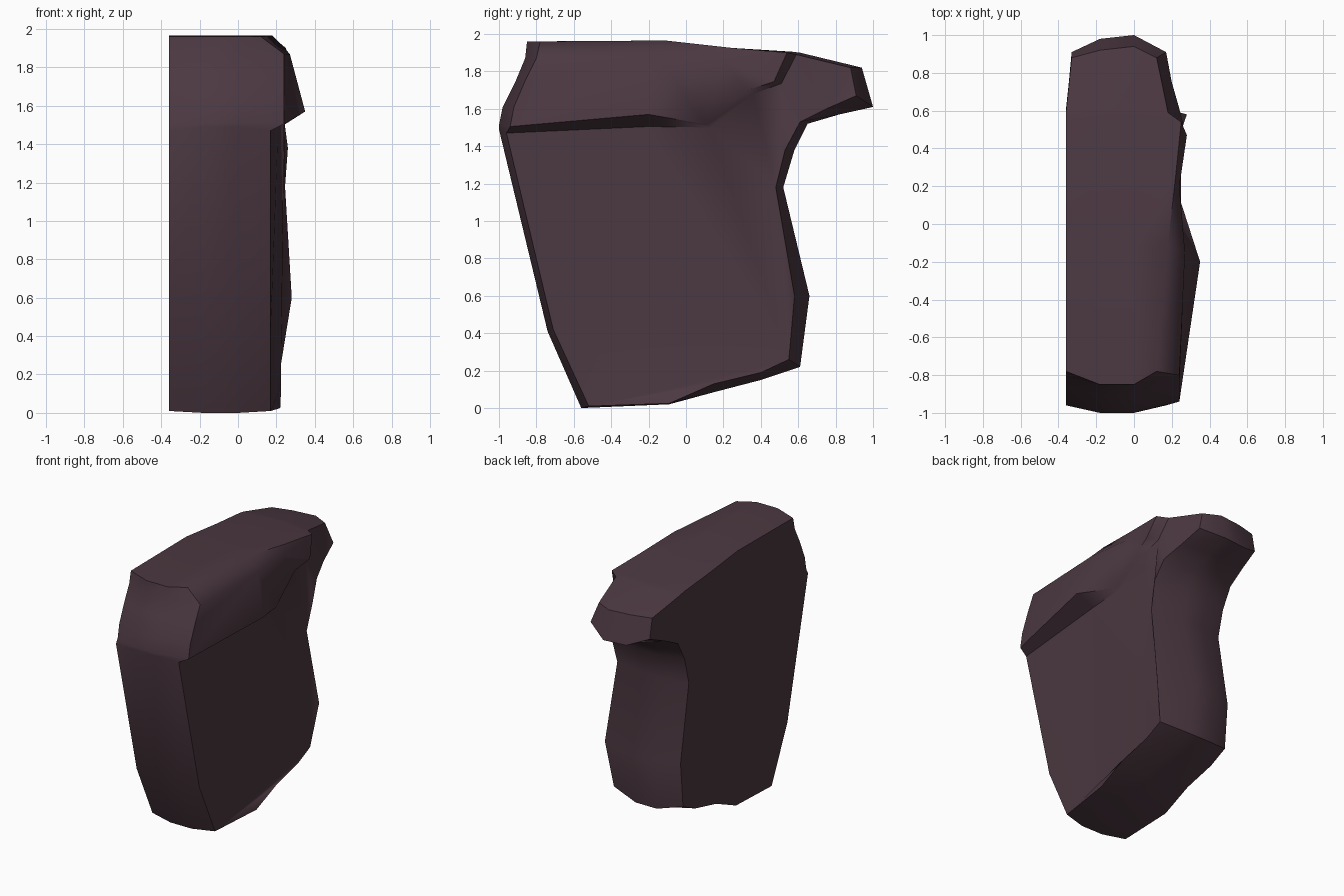
import bpy, bmesh, math

if "Cube" in bpy.data.objects:
    bpy.data.objects.remove(bpy.data.objects["Cube"])

# Outline of the grip: y, z on the crown, then x, y, z of the matching right edge
OUTLINE = [
    (-.56, 0, .17, -.52, .01),       # 0 front foot
    (-.74, .41, .17, -.71, .42),
    (-1, 1.49, .17, -.96, 1.47),     # 2 ledge start
    (-1, 1.51, .24, -.94, 1.505),    # 3 upper band start
    (-.98, 1.61, .24, -.92, 1.61),
    (-.91, 1.75, .24, -.86, 1.75),
    (-.86, 1.87, .24, -.80, 1.87),   # 6 shoulder
    (-.85, 1.96, .12, -.78, 1.96),   # 7 top front
    (-.11, 1.965, .18, -.11, 1.965),
    (.28, 1.92, .22, .25, 1.925),
    (.57, 1.905, .25, .54, 1.90),    # 10 upper band end
    (.61, 1.90, .18, .59, 1.89),     # 11 thumb rest start
    (.94, 1.82, .12, .88, 1.82),
    (1, 1.61, .17, .91, 1.67),
    (.82, 1.57, .20, .75, 1.60),
    (.65, 1.52, .24, .61, 1.53),     # 15 thumb rest root
    (.58, 1.38, .26, .53, 1.38),
    (.52, 1.18, .245, .48, 1.18),
    (.66, .60, .28, .58, .60),
    (.61, .22, .225, .55, .26),
    (.40, .15, .225, .40, .19),
    (.15, .085, .225, .15, .13),
    (-.09, .02, .22, -.09, .025),    # 22 underside
]
LEFT_X = {12: -.33, 13: -.33, 14: -.345}   # thumb rest rounds in on the left

bm = bmesh.new()
V = lambda p: bm.verts.new(p)
F = lambda vs: bm.faces.new(vs)
N = len(OUTLINE)

# Lofted wrap-around shell: left edge, two crown loops, right edge
left = [V((LEFT_X.get(i, -.36), r[3], r[4])) for i, r in enumerate(OUTLINE)]
crown_l = [V((-.18, r[0] - (.02 if i in (12, 13) else 0), r[1])) for i, r in enumerate(OUTLINE)]
crown_r = [V((0, r[0], r[1])) for r in OUTLINE]
right = [V(r[2:]) for r in OUTLINE]
for a, b in ((left, crown_l), (crown_l, crown_r), (crown_r, right)):
    for i in range(N):
        j = (i + 1) % N
        F((a[i], a[j], b[j], b[i]))

# Flat left side and the left of the thumb rest
F(left[:12] + left[15:])
F(left[11:16])

# Upper right band: shoulder, flared lip and the undercut base below it
shoulder = [right[6]] + [V(p) for p in ((.27, -.15, 1.87), (.24, .20, 1.86))] + [right[10]]
lip = [right[3]] + [V(p) for p in ((.35, -.20, 1.57), (.25, .11, 1.515),
                                   (.25, .33, 1.70), (.28, .47, 1.745))] + [right[10]]
base = [right[2]] + [V(p) for p in ((.21, -.20, 1.505), (.24, .13, 1.50),
                                    (.22, .36, 1.68), (.21, .51, 1.735))] + [right[11]]
F((right[7], right[8], shoulder[1], shoulder[0]))
F((right[8], right[9], shoulder[2], shoulder[1]))
F((right[9], right[10], shoulder[2]))
F([right[i] for i in (6, 5, 4, 3)] + [lip[1], shoulder[1]])
F((shoulder[1], lip[1], lip[2], shoulder[2]))
F((shoulder[2], lip[2], lip[3]))
F((shoulder[2], lip[3], lip[4], right[10]))
for i in range(5):
    F((lip[i], lip[i + 1], base[i + 1], base[i]))

# Lower right panel and the right of the thumb rest
panel = F(base[:5] + right[15:] + right[:2])
thumb = F([base[4]] + right[11:16])
bmesh.ops.triangulate(bm, faces=[panel, thumb])
bmesh.ops.recalc_face_normals(bm, faces=bm.faces[:])

mesh = bpy.data.meshes.new("hand_grip")
bm.to_mesh(mesh)
bm.free()
grip = bpy.data.objects.new("hand_grip", mesh)
bpy.context.collection.objects.link(grip)

mat = bpy.data.materials.new("dark_plum_rubber")
mat.diffuse_color = (.072, .040, .053, 1)
mat.use_nodes = True
mat.node_tree.nodes["Principled BSDF"].inputs["Base Color"].default_value = mat.diffuse_color
mesh.materials.append(mat)

bpy.context.view_layer.objects.active = grip
grip.select_set(True)
bpy.ops.object.shade_smooth_by_angle(angle=math.radians(48))
